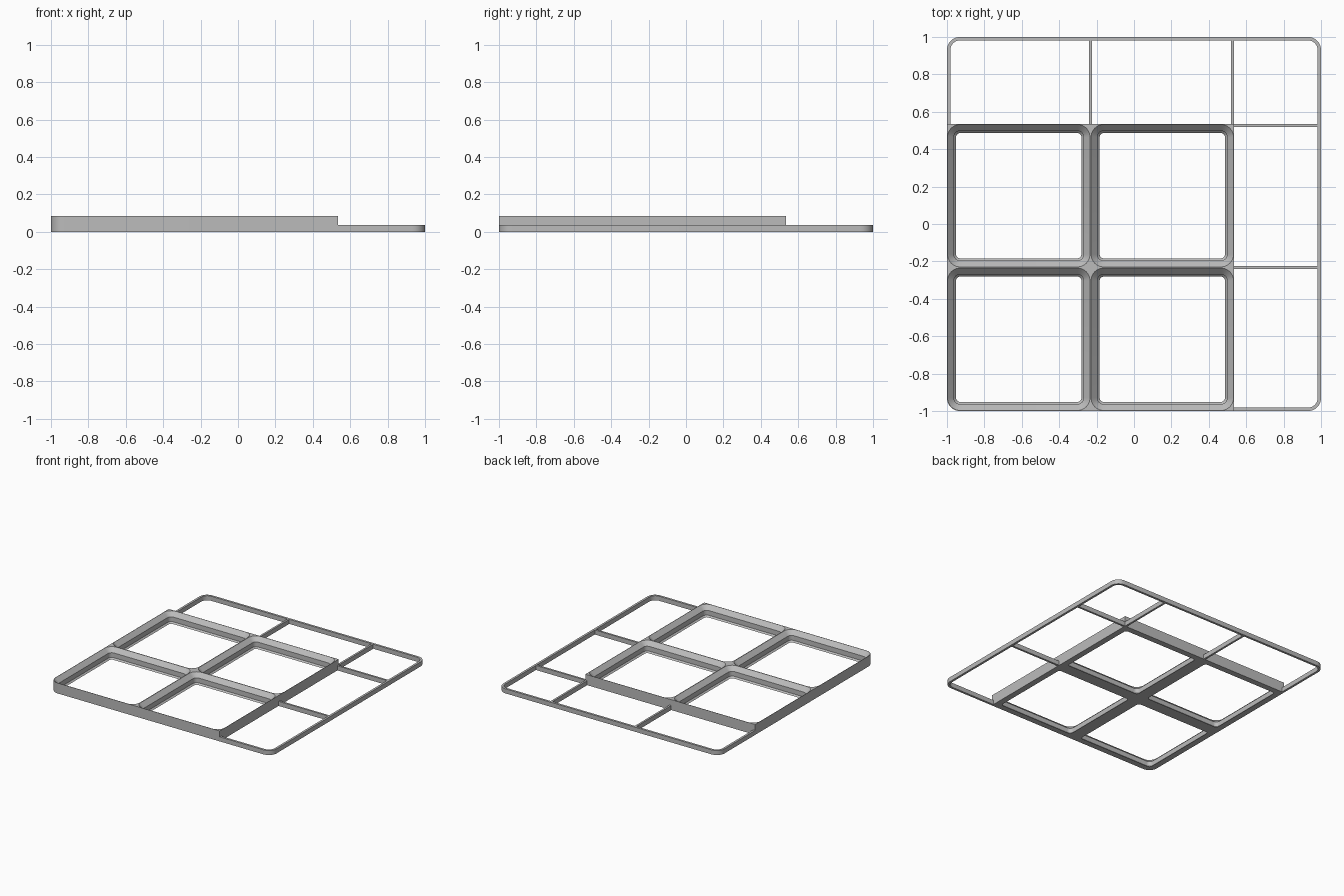
import bpy, bmesh, math

if "Cube" in bpy.data.objects:
    bpy.data.objects.remove(bpy.data.objects["Cube"])

LO, HI = -1.0, 0.535           # extent of the raised grid
MID = (LO + HI) / 2            # seam between cells
TOP, LOW = 0.085, 0.037        # grid height, rail height
R, RAIL, SEG = 0.07, 0.018, 8  # corner radius, rail width, corner steps

grey = bpy.data.materials.new("light_grey")
grey.diffuse_color = (0.5, 0.5, 0.5, 1)
grey.use_nodes = True
grey.node_tree.nodes["Principled BSDF"].inputs["Base Color"].default_value = grey.diffuse_color


def arc(cx, cy, r, quadrant, turn=1):
    """Quarter circle of points starting at the given quadrant."""
    return [(cx + r * math.cos(a), cy + r * math.sin(a))
            for a in ((quadrant + turn * i / SEG) * math.pi / 2 for i in range(SEG + 1))]


def rounded(x0, y0, x1, y1, radii):
    """Rectangle outline; radii run from upper right counter-clockwise."""
    pts = []
    for q, (x, y, sx, sy) in enumerate(((x1, y1, -1, -1), (x0, y1, 1, -1),
                                        (x0, y0, 1, 1), (x1, y0, -1, 1))):
        r = radii[q]
        pts += arc(x + sx * r, y + sy * r, r, q)
    return pts


def finish(bm, name):
    bmesh.ops.remove_doubles(bm, verts=bm.verts[:], dist=1e-5)
    bmesh.ops.recalc_face_normals(bm, faces=bm.faces[:])
    me = bpy.data.meshes.new(name)
    bm.to_mesh(me)
    bm.free()
    ob = bpy.data.objects.new(name, me)
    bpy.context.collection.objects.link(ob)
    me.materials.append(grey)
    bpy.ops.object.select_all(action='DESELECT')
    ob.select_set(True)
    bpy.context.view_layer.objects.active = ob
    bpy.ops.object.shade_smooth_by_angle(angle=math.radians(30))
    return ob


# Raised grid: four cells, each a closed loop of lofted outlines
bm = bmesh.new()
steps = ((TOP, 0.003), (0.051, 0.037), (0.012, 0.037), (0.0, 0.049))
for x0, x1 in ((LO, MID), (MID, HI)):
    for y0, y1 in ((LO, MID), (MID, HI)):
        outer_r = [0.0, 0.0, R if x0 == LO and y0 == LO else 0.0, 0.0]
        outer = rounded(x0, y0, x1, y1, outer_r)
        rings = [[bm.verts.new((x, y, z)) for x, y in outer] for z in (0.0, TOP)]
        for z, d in steps:
            pts = rounded(x0 + d, y0 + d, x1 - d, y1 - d, [R - d] * 4)
            rings.append([bm.verts.new((x, y, z)) for x, y in pts])
        n = len(outer)
        for a, b in zip(rings, rings[1:] + rings[:1]):
            for i in range(n):
                j = (i + 1) % n
                bm.faces.new((a[i], a[j], b[j], b[i]))
bmesh.ops.remove_doubles(bm, verts=bm.verts[:], dist=1e-5)
# Drop the hidden walls on the seams
seam = [f for f in bm.faces if any(all(abs(v.co[k] - MID) < 1e-4 for v in f.verts) for k in (0, 1))]
bmesh.ops.delete(bm, geom=seam, context='FACES')
finish(bm, "raised_grid")

# Outer rail: runs round the three free corners and ends at the grid
def rail_path(d):
    r, e, c = R - d, 1 - d, 1 - R
    return ([(-e, HI)] + arc(-c, c, r, 2, -1) + arc(c, c, r, 1, -1)
            + arc(c, -c, r, 0, -1) + [(HI, -e)])


bm = bmesh.new()
loops = [[bm.verts.new((x, y, z)) for x, y in rail_path(d)]
         for d, z in ((0, 0), (0, LOW), (RAIL, LOW), (RAIL, 0))]
for a, b in zip(loops, loops[1:] + loops[:1]):
    for i in range(len(a) - 1):
        bm.faces.new((a[i], a[i + 1], b[i + 1], b[i]))
for end in (0, -1):
    bm.faces.new([l[end] for l in loops])
finish(bm, "outer_rail")


# Thin dividers joining the grid to the rail
def divider(name, lo, hi):
    bm = bmesh.new()
    bmesh.ops.create_cube(bm, size=1)
    for v in bm.verts:
        v.co = [lo[k] if v.co[k] < 0 else hi[k] for k in range(3)]
    finish(bm, name)


W = 0.016
for label, a in (("middle", MID - W / 2), ("end", HI - W)):
    divider("back_divider_" + label, (a, HI, 0), (a + W, 1 - RAIL, LOW))
    divider("side_divider_" + label, (HI, a, 0), (1 - RAIL, a + W, LOW))
